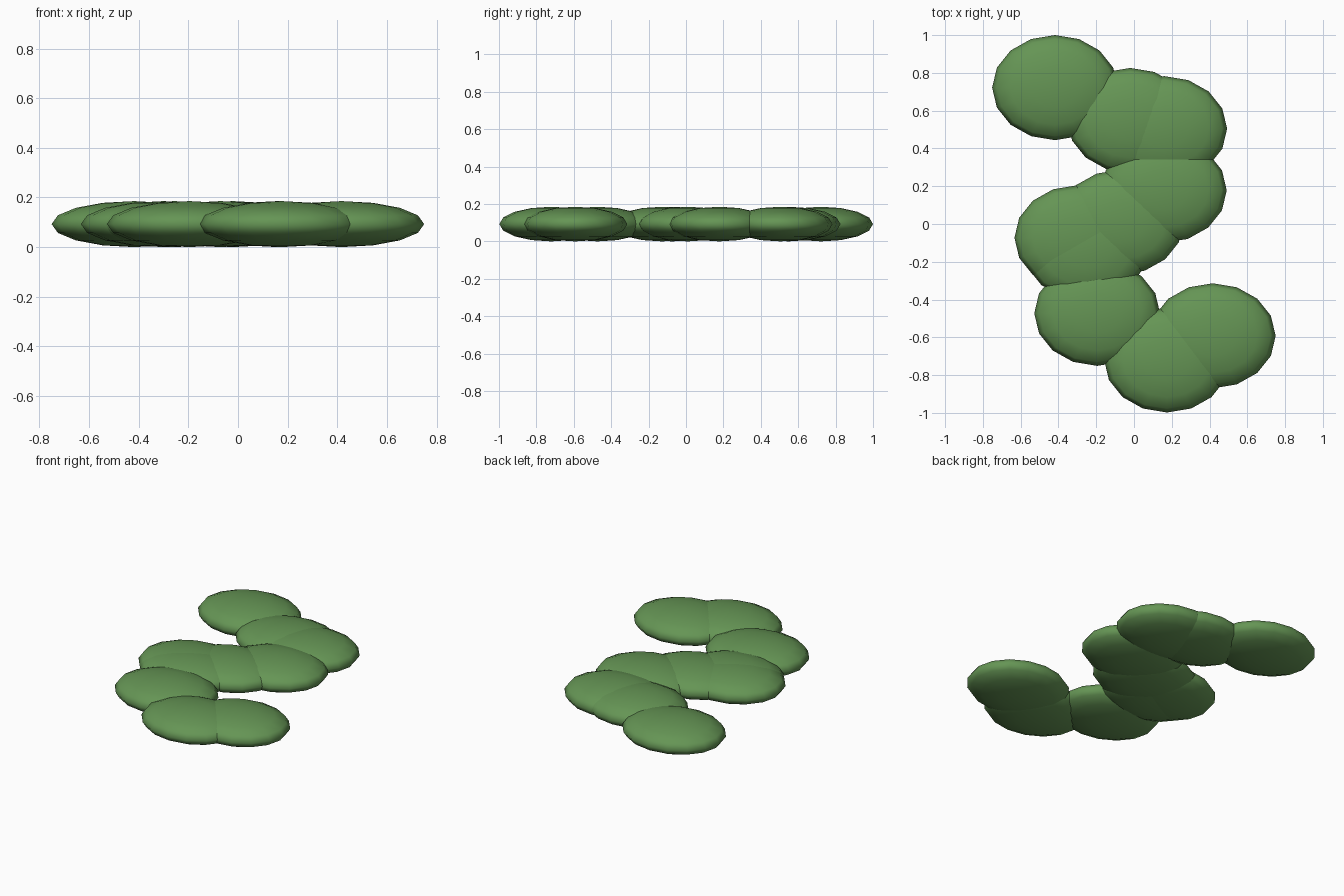
import bpy

if "Cube" in bpy.data.objects:
    bpy.data.objects.remove(bpy.data.objects["Cube"])

# One shared leaf colour
green = bpy.data.materials.new("leaf_green")
green.diffuse_color = (0.13, 0.30, 0.09, 1)
green.use_nodes = True
green.node_tree.nodes["Principled BSDF"].inputs["Base Color"].default_value = green.diffuse_color

# Flattened pads following a winding path on the ground
RX, RY, RZ = 0.333, 0.278, 0.0926
CENTRES = [
    (-0.418, 0.722), (-0.02, 0.548), (0.16, 0.505), (0.158, 0.178),
    (-0.07, 0.01), (-0.30, -0.073), (-0.255, -0.127), (-0.195, -0.473),
    (0.175, -0.72), (0.417, -0.592),
]


def pad(index, x, y):
    bpy.ops.mesh.primitive_uv_sphere_add(segments=16, ring_count=8, radius=1,
                                         location=(x, y, RZ))
    ob = bpy.context.object
    ob.name = f"leaf_pad_{index}"
    ob.scale = (RX, RY, RZ)
    ob.data.materials.append(green)
    bpy.ops.object.transform_apply(location=False, rotation=False, scale=True)
    bpy.ops.object.shade_smooth()


for i, (x, y) in enumerate(CENTRES, 1):
    pad(i, x, y)
